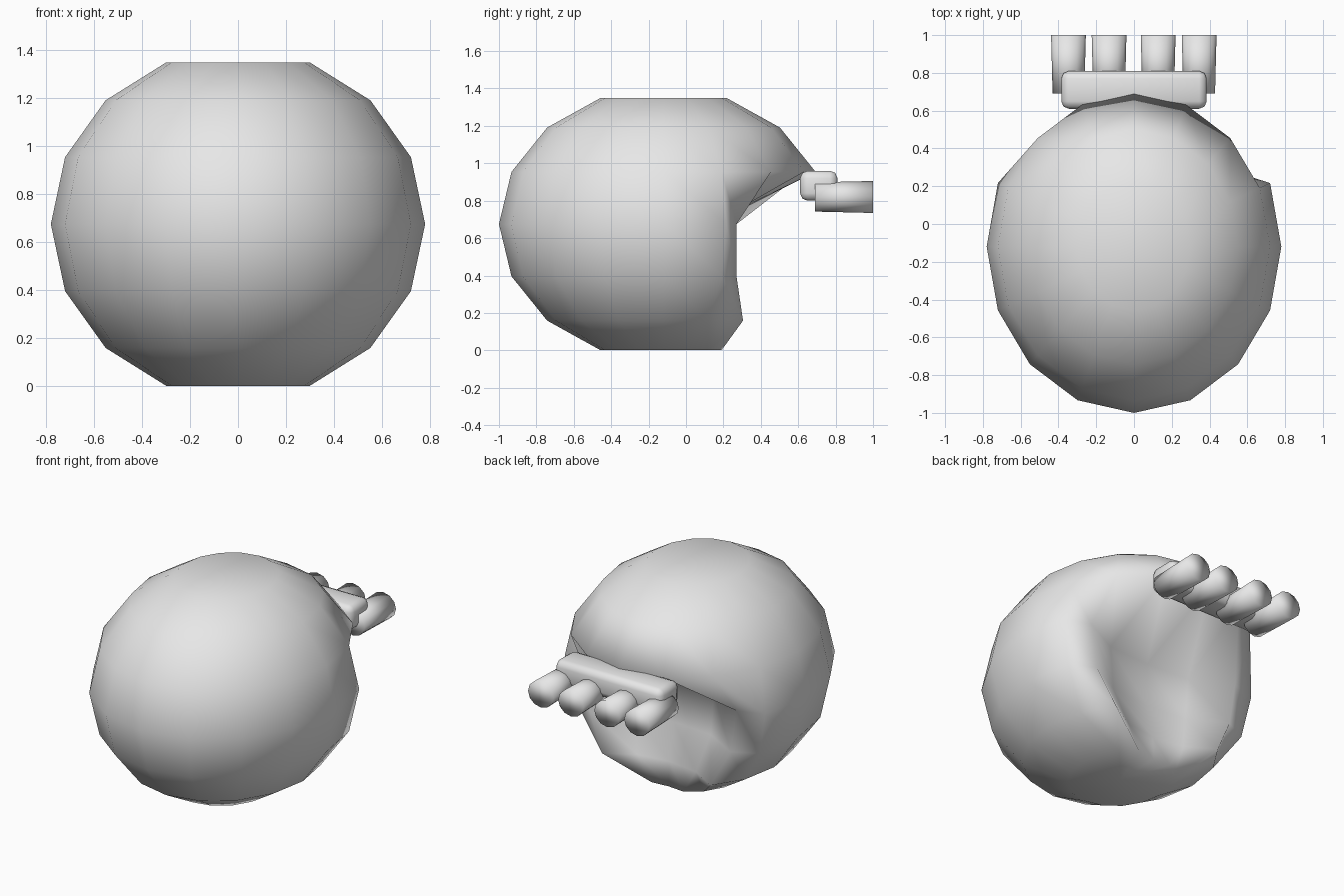
import bpy
import bmesh
from math import sin, cos, radians, pi
from mathutils import Matrix, Vector

cube = bpy.data.objects.get("Cube")
if cube:
    bpy.data.objects.remove(cube, do_unlink=True)

grey = bpy.data.materials.new("plain grey")
grey.use_nodes = True
GREY = (0.8, 0.8, 0.8, 1.0)
grey.diffuse_color = GREY
grey.node_tree.nodes["Principled BSDF"].inputs["Base Color"].default_value = GREY


def finish(name, bm):
    """Turn a bmesh into a smooth-shaded grey object."""
    bmesh.ops.recalc_face_normals(bm, faces=bm.faces[:])
    for face in bm.faces:
        face.smooth = True
    mesh = bpy.data.meshes.new(name)
    bm.to_mesh(mesh)
    bm.free()
    mesh.materials.append(grey)
    obj = bpy.data.objects.new(name, mesh)
    bpy.context.collection.objects.link(obj)


# Head: faceted ellipsoid with flat caps and a hollow pressed into its back
SIDES = 16
STEP = 360 / SIDES
CENTRE = Vector((0, -0.12, 0.675))
SCALE = Matrix.Diagonal((0.78, 0.88, 0.73))
# Depth of the hollow per ring, at 0, 1 and 2 steps from the middle
HOLLOW = {
    0: (0.12, 0.14, 0.27),
    -1: (0.12, 0.14, 0.27),
    -2: (0.17, 0.20, 0.305),
    -3: (0.18, 0.19, 0.12),
}


def head_point(ring, i):
    lat, turn = radians(ring * STEP), radians(i * STEP)
    unit = Vector((-sin(turn) * cos(lat), cos(turn) * cos(lat), sin(lat)))
    p = CENTRE + SCALE @ unit
    away = min(i, SIDES - i)
    if ring in HOLLOW and away < 3:
        p.y = min(p.y, HOLLOW[ring][away])
    return p


bm = bmesh.new()
rings = [[bm.verts.new(head_point(r, i)) for i in range(SIDES)]
         for r in range(-3, 4)]
for low, up in zip(rings, rings[1:]):
    for i in range(SIDES):
        j = (i + 1) % SIDES
        bm.faces.new((low[i], low[j], up[i]))
        bm.faces.new((low[j], up[j], up[i]))
for ring in (rings[0], rings[-1]):
    middle = sum((v.co for v in ring), Vector()) / SIDES
    hub = bm.verts.new(middle)
    for i in range(SIDES):
        bm.faces.new((ring[i], ring[(i + 1) % SIDES], hub))
finish("head", bm)

# Rounded bar under the rim of the hollow
bm = bmesh.new()
bmesh.ops.create_cube(bm, size=1, matrix=Matrix.Translation((0, 0.71, 0.88))
                      @ Matrix.Diagonal((0.77, 0.2, 0.16, 1)))
bmesh.ops.bevel(bm, geom=bm.edges[:], offset=0.04, segments=2,
                profile=0.5, affect='EDGES')
finish("bar", bm)

# Four slightly tapered pegs pointing backwards
for n, x in enumerate((-0.347, -0.132, 0.128, 0.345), 1):
    bm = bmesh.new()
    place = (Matrix.Translation((x, 0.845, 0.82))
             @ Matrix.Diagonal((1, 1, 0.93, 1))
             @ Matrix.Rotation(-pi / 2, 4, 'X'))
    bmesh.ops.create_cone(bm, cap_ends=True, segments=12, radius1=0.084,
                          radius2=0.092, depth=0.31, matrix=place)
    finish(f"peg_{n}", bm)
